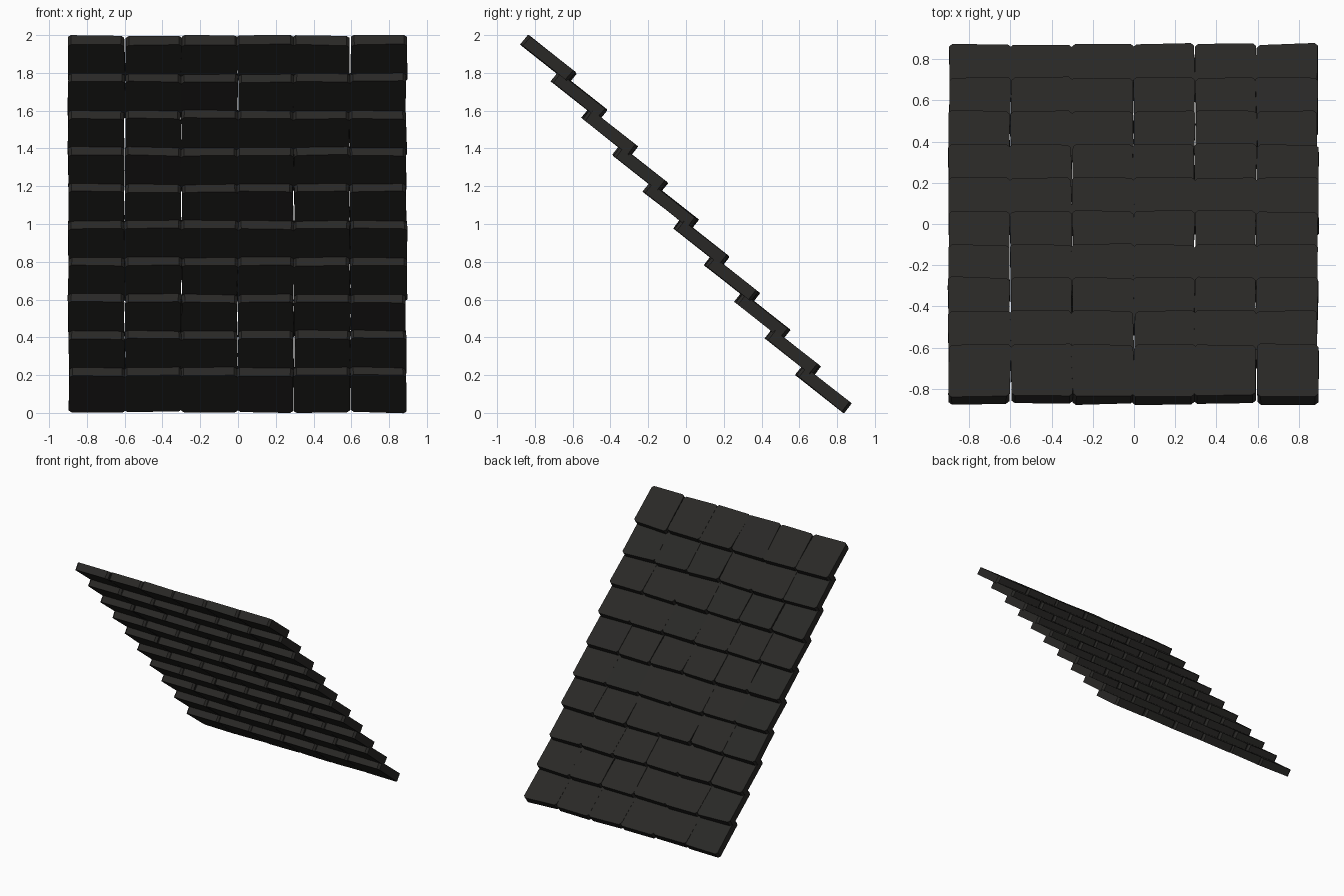
import bpy, bmesh, math, random
from mathutils import Vector

if "Cube" in bpy.data.objects:
    bpy.data.objects.remove(bpy.data.objects["Cube"])

random.seed(4)
ROWS, COLS = 10, 6
ANGLE = math.radians(38.3)               # pitch of each single tile
LENGTH, THICK, PITCH_X = 0.318, 0.064, 0.298
DOWN = Vector((0, math.cos(ANGLE), -math.sin(ANGLE)))
NORMAL = Vector((0, math.sin(ANGLE), math.cos(ANGLE)))
SIDE = Vector((1, 0, 0))

slate = bpy.data.materials.new("dark_slate")
slate.diffuse_color = (0.022, 0.021, 0.019, 1)
slate.use_nodes = True
slate.node_tree.nodes["Principled BSDF"].inputs["Base Color"].default_value = slate.diffuse_color


def jit(a):
    return random.uniform(-a, a)


def add_tile(bm, centre):
    """Slightly irregular slab with clipped corners, laid along the slope."""
    t = bmesh.new()
    bmesh.ops.create_cube(t, size=1)
    # corner offsets are shared by top and bottom so the slab sides stay straight
    offs = {(sx, sy): (jit(0.006), jit(0.006)) for sx in (-1, 1) for sy in (-1, 1)}
    upright = [e for e in t.edges
               if abs(e.verts[0].co.z - e.verts[1].co.z) > 0.5]
    for v in t.verts:
        ox, oy = offs[(1 if v.co.x > 0 else -1, 1 if v.co.y > 0 else -1)]
        v.co = Vector((v.co.x * PITCH_X + ox + jit(0.002),
                       v.co.y * LENGTH + oy + jit(0.002),
                       v.co.z * THICK + jit(0.003)))
    bmesh.ops.bevel(t, geom=upright, offset=0.016, segments=1, affect='EDGES')
    # place the slab on the slope and copy it into the row
    new = {v: bm.verts.new(centre + SIDE * v.co.x + DOWN * v.co.y + NORMAL * v.co.z)
           for v in t.verts}
    for f in t.faces:
        bm.faces.new([new[v] for v in f.verts])
    t.free()


# Overlapping courses of tiles, from the ridge down to the eaves
for r in range(ROWS):
    k = r - (ROWS - 1) / 2
    bm = bmesh.new()
    for c in range(COLS):
        add_tile(bm, Vector(((c - (COLS - 1) / 2) * PITCH_X - 0.003,
                             k * 0.1617, 1.0 - k * 0.1943)))
    bmesh.ops.recalc_face_normals(bm, faces=bm.faces[:])
    me = bpy.data.meshes.new(f"roof_tile_row_{r + 1}")
    bm.to_mesh(me)
    bm.free()
    me.materials.append(slate)
    ob = bpy.data.objects.new(f"roof_tile_row_{r + 1}", me)
    bpy.context.collection.objects.link(ob)
